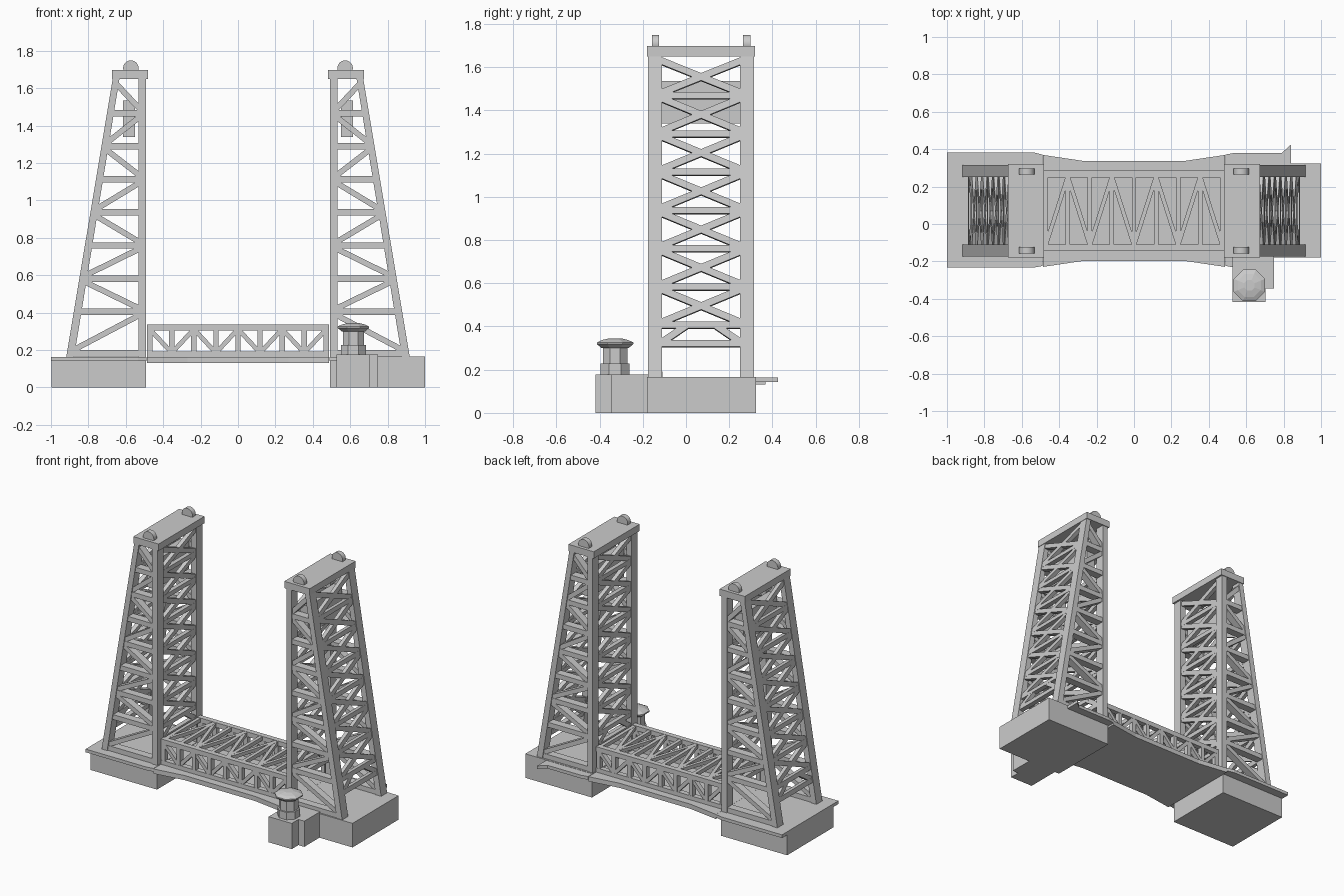
import bpy, bmesh, math
from mathutils import Vector

if "Cube" in bpy.data.objects:
    bpy.data.objects.remove(bpy.data.objects["Cube"])

YC = 0.07            # centre line of the roadway
ZB, ZT = 0.165, 1.655  # foot and head of the towers


def finish(name, bm):
    bmesh.ops.recalc_face_normals(bm, faces=bm.faces)
    me = bpy.data.meshes.new(name)
    bm.to_mesh(me)
    bm.free()
    ob = bpy.data.objects.new(name, me)
    bpy.context.collection.objects.link(ob)
    return ob


def loft(bm, a, b):
    """Closed solid between two matching outlines."""
    va = [bm.verts.new(p) for p in a]
    vb = [bm.verts.new(p) for p in b]
    n = len(va)
    bm.faces.new(va)
    bm.faces.new(vb[::-1])
    for i in range(n):
        j = (i + 1) % n
        bm.faces.new((va[i], va[j], vb[j], vb[i]))


def box(bm, x0, x1, y0, y1, z0, z1):
    pts = [(x0, y0), (x1, y0), (x1, y1), (x0, y1)]
    loft(bm, [(x, y, z0) for x, y in pts], [(x, y, z1) for x, y in pts])


def plate(bm, pts, z0, z1):
    loft(bm, [(x, y, z0) for x, y in pts], [(x, y, z1) for x, y in pts])


def bar(bm, p, q, w, t, n):
    """Bar from p to q, w wide in its plane, t thick along normal n."""
    p, q, n = Vector(p), Vector(q), Vector(n).normalized()
    s = (q - p).cross(n).normalized() * w / 2
    n = n * t / 2
    off = [s + n, s - n, -s - n, -s + n]
    loft(bm, [p + o for o in off], [q + o for o in off])


def outer(z):
    """Centre x of the sloping outer leg at height z."""
    return 0.897 - (z - ZB) * 0.246 / (ZT - ZB)


levels = [0.182] + [0.405 + 0.177 * i for i in range(7)] + [1.64]

for sx, side in ((-1, "left"), (1, "right")):
    # Four legs
    bm = bmesh.new()
    for sy in (-1, 1):
        y0, y1 = YC + sy * 0.18, YC + sy * 0.245
        box(bm, sx * 0.492, sx * 0.532, y0, y1, ZB - 0.01, ZT)
        prof = [(sx * (outer(z) + d), z) for z, d in
                ((ZB - 0.01, -0.021), (ZB - 0.01, 0.021), (ZT, 0.018), (ZT, -0.018))]
        loft(bm, [(x, y0, z) for x, z in prof], [(x, y1, z) for x, z in prof])
    finish(side + "_tower_legs", bm)

    # Zigzag bracing on the front and back faces
    bm = bmesh.new()
    for sy in (-1, 1):
        y = YC + sy * 0.2125
        for i, z in enumerate(levels[:-1]):
            bar(bm, (sx * 0.515, y, z), (sx * outer(z), y, z), 0.034, 0.055, (0, 1, 0))
            za, zb = z + 0.012, levels[i + 1] - 0.012
            if i % 2:
                za, zb = zb, za
            bar(bm, (sx * outer(za), y, za), (sx * 0.515, y, zb), 0.03, 0.05, (0, 1, 0))
    finish(side + "_tower_zigzag_bracing", bm)

    # Cross bracing and portals on the inner and sloping outer faces
    bm = bmesh.new()
    slope = (1, 0, 0.246 / (ZT - ZB))
    for fx, n in ((lambda z: 0.512, (1, 0, 0)), (outer, slope)):
        def P(s, z):
            return (sx * fx(z), YC + s, z)
        n = (sx * n[0], 0, n[2])
        for i in range(1, 8):
            z0, z1 = levels[i], levels[i + 1]
            bar(bm, P(-0.2, z0), P(0.2, z0), 0.03, 0.03, n)
            for s in (-1, 1):
                bar(bm, P(-0.19 * s, z0 + 0.01), P(0.19 * s, z1 - 0.01), 0.032, 0.028, n)
        bar(bm, P(-0.2, 0.32), P(0.2, 0.32), 0.032, 0.03, n)
        for s in (-1, 1):
            bar(bm, P(0.19 * s, 0.32), P(0.07 * s, 0.402), 0.032, 0.028, n)
    finish(side + "_tower_cross_bracing", bm)

    # Counterweight, tower cap and cable wheels
    bm = bmesh.new()
    box(bm, sx * 0.552, sx * 0.615, YC - 0.183, YC + 0.183, 1.34, 1.535)
    finish(side + "_counterweight", bm)
    bm = bmesh.new()
    box(bm, sx * 0.48, sx * 0.673, YC - 0.25, YC + 0.25, 1.65, 1.697)
    finish(side + "_tower_cap", bm)
    for sy, tag in ((-1, "front"), (1, "back")):
        bpy.ops.mesh.primitive_cylinder_add(
            vertices=32, radius=0.041, depth=0.034,
            location=(sx * 0.573, YC + sy * 0.211, 1.708), rotation=(math.pi / 2, 0, 0))
        bpy.context.object.name = f"{side}_{tag}_cable_wheel"
        bpy.ops.object.shade_smooth_by_angle()

    # Pier
    bm = bmesh.new()
    box(bm, sx * 0.492, sx * (0.998 if sx < 0 else 1.0), YC - 0.25, YC + 0.253, 0, 0.166 if sx > 0 else 0.155)
    finish(side + "_pier", bm)

# Approach slabs
bm = bmesh.new()
plate(bm, [(-1, -0.233), (-0.535, -0.233), (-0.488, -0.224), (-0.488, 0.371), (-0.535, 0.382), (-1, 0.382)],
      0.142, 0.164)
finish("left_approach_slab", bm)
bm = bmesh.new()
plate(bm, [(0.488, -0.224), (0.54, -0.233), (0.54, -0.15), (0.84, -0.15), (0.84, 0.425), (0.79, 0.38),
           (0.535, 0.38), (0.488, 0.371)], 0.142, 0.164)
finish("right_approach_slab", bm)

# Lifting roadway with waisted edges
bm = bmesh.new()
half = [(0.486, 0.299), (0.27, 0.267), (-0.27, 0.267), (-0.486, 0.299)]
plate(bm, [(x, YC + y) for x, y in half] + [(x, YC - y) for x, y in half[::-1]], 0.131, 0.163)
finish("lift_span_deck", bm)

# Lift span trusses: two sides and a top
xs = [-0.472 + 0.118 * i for i in range(9)]
for sy, tag in ((-1, "front"), (1, "back")):
    bm = bmesh.new()
    y = YC + sy * 0.197
    box(bm, -0.487, 0.487, y - 0.018, y + 0.018, 0.305, 0.338)
    box(bm, -0.487, 0.487, y - 0.018, y + 0.018, 0.16, 0.192)
    for i, x in enumerate(xs):
        bar(bm, (x, y, 0.18), (x, y, 0.32), 0.028, 0.034, (0, 1, 0))
        if i < 8:
            za, zb = (0.312, 0.185) if i % 2 == 0 else (0.185, 0.312)
            bar(bm, (x, y, za), (xs[i + 1], y, zb), 0.024, 0.032, (0, 1, 0))
    finish(tag + "_span_truss", bm)

bm = bmesh.new()
for i, x in enumerate(xs):
    bar(bm, (x, YC - 0.19, 0.323), (x, YC + 0.19, 0.323), 0.024, 0.026, (0, 0, 1))
    if i < 8:
        s = -1 if i % 2 == 0 else 1
        bar(bm, (x, YC + s * 0.185, 0.323), (xs[i + 1], YC - s * 0.185, 0.323), 0.022, 0.024, (0, 0, 1))
finish("span_top_bracing", bm)

# Control house base
bm = bmesh.new()
box(bm, 0.527, 0.703, -0.418, -0.175, 0, 0.177)
box(bm, 0.69, 0.748, -0.346, -0.175, 0, 0.177)
finish("control_house_base", bm)

# Octagonal control house with overhanging roof
bm = bmesh.new()
rings = [(0.17, 0.072), (0.228, 0.072), (0.228, 0.061), (0.3, 0.061), (0.3, 0.068), (0.318, 0.091),
         (0.326, 0.091), (0.337, 0.066), (0.345, 0.03)]
loops = []
for z, r in rings:
    loops.append([bm.verts.new((0.617 + r * math.cos(math.radians(22.5 + 45 * k)),
                                -0.328 + r * math.sin(math.radians(22.5 + 45 * k)), z)) for k in range(8)])
for a, b in zip(loops, loops[1:]):
    for k in range(8):
        bm.faces.new((a[k], a[(k + 1) % 8], b[(k + 1) % 8], b[k]))
bm.faces.new(loops[0][::-1])
bm.faces.new(loops[-1])
finish("control_house", bm)
